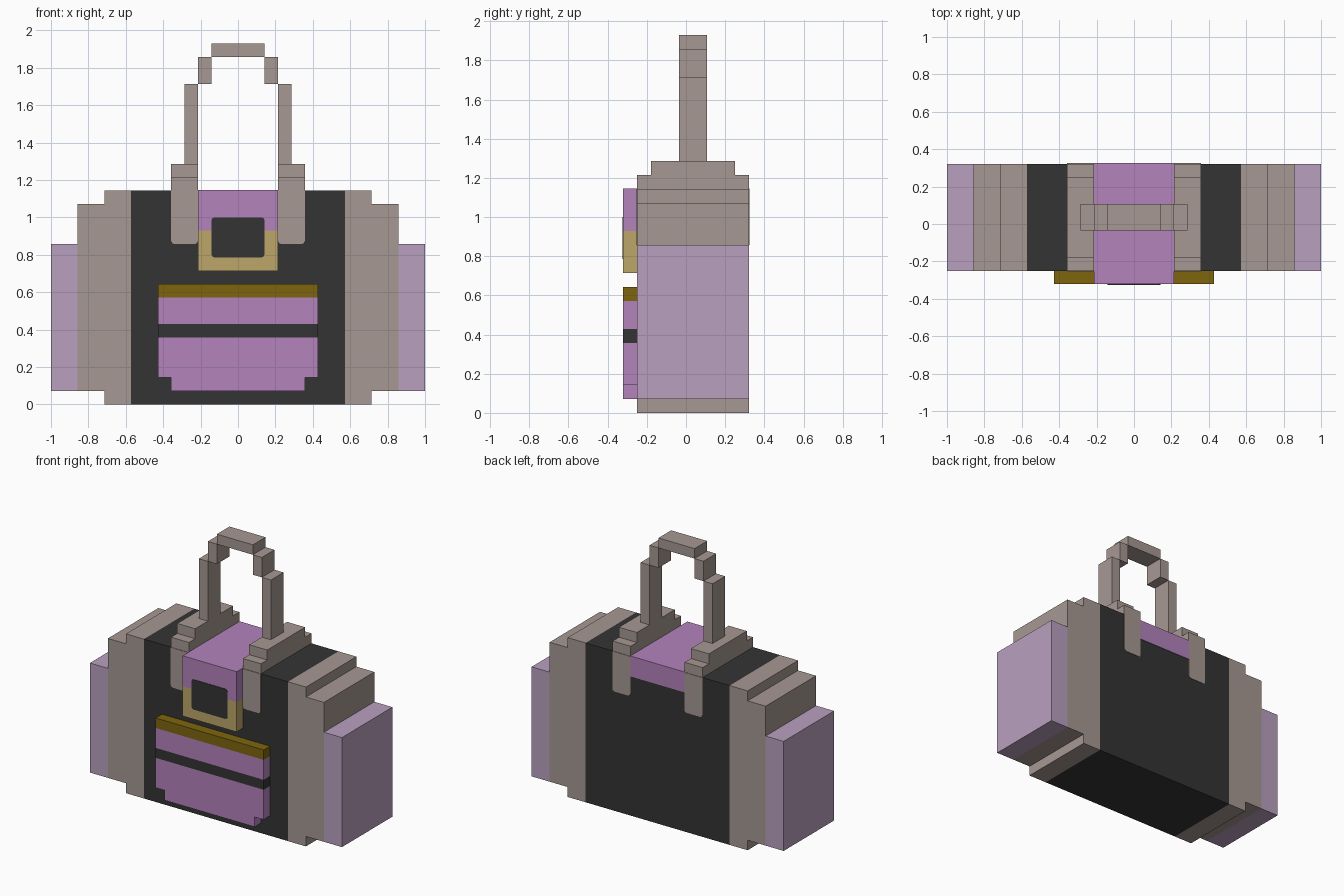
import bpy
import bmesh

cube = bpy.data.objects.get("Cube")
if cube:
    bpy.data.objects.remove(cube, do_unlink=True)

U = 1 / 14          # one block
SKIN = 0.05         # plate thickness, in blocks
FRONT, BACK = -3.5, 4.5


def material(name, rgb):
    linear = [((c / 255 + 0.055) / 1.055) ** 2.4 for c in rgb] + [1]
    mat = bpy.data.materials.new(name)
    mat.use_nodes = True
    mat.diffuse_color = linear
    bsdf = mat.node_tree.nodes["Principled BSDF"]
    bsdf.inputs["Base Color"].default_value = linear
    bsdf.inputs["Roughness"].default_value = 0.8
    return mat


TAUPE = material("taupe", (166, 152, 146))
BLACK = material("charcoal", (52, 52, 52))
PURPLE = material("purple", (179, 131, 188))
LILAC = material("lilac", (186, 160, 191))
GOLD = material("gold", (188, 166, 104))
BRONZE = material("dark gold", (126, 101, 14))


def block(name, mat, x, y, z, round_below=None):
    """Box from (min, max) pairs in blocks; depth edges below a height may be rounded."""
    bm = bmesh.new()
    bmesh.ops.create_cube(bm, size=1)
    for v in bm.verts:
        v.co = [U * (r[0] if c < 0 else r[1]) for c, r in zip(v.co, (x, y, z))]
    if round_below is not None:
        edges = [e for e in bm.edges
                 if abs(e.verts[0].co.x - e.verts[1].co.x) < 1e-5
                 and abs(e.verts[0].co.z - e.verts[1].co.z) < 1e-5
                 and e.verts[0].co.z < round_below * U]
        bmesh.ops.bevel(bm, geom=edges, offset=0.25 * U, segments=2,
                        profile=0.5, affect='EDGES')
    bmesh.ops.recalc_face_normals(bm, faces=bm.faces)
    mesh = bpy.data.meshes.new(name)
    bm.to_mesh(mesh)
    bm.free()
    mesh.materials.append(mat)
    obj = bpy.data.objects.new(name, mesh)
    bpy.context.collection.objects.link(obj)
    return obj


def pair(name, mat, x, y, z, round_below=None):
    block("left_" + name, mat, x, y, z, round_below)
    block("right_" + name, mat, (-x[1], -x[0]), y, z, round_below)


depth = (FRONT, BACK)
front_skin = (FRONT - SKIN, FRONT)
back_skin = (BACK, BACK + SKIN)

# Bag body, stepping down towards the ends
block("bag_body", BLACK, (-8, 8), depth, (0, 16))
pair("body_band", TAUPE, (8, 10), depth, (0, 16))
pair("body_shoulder", TAUPE, (10, 12), depth, (1, 15))
pair("end_pocket", LILAC, (12, 14), depth, (1, 12))

# Top flap, folded over the front and back
block("flap_top", PURPLE, (-3, 3), depth, (16, 16 + SKIN))
block("flap_back", PURPLE, (-3, 3), back_skin, (14, 16 + SKIN))
block("flap_front", PURPLE, (-3, 3), (-4.5, FRONT), (13, 16 + SKIN))
block("buckle", GOLD, (-3, 3), (-4.5, FRONT), (10, 13))
block("buckle_opening", BLACK, (-2, 2), (-4.5 - SKIN, -4.5), (11, 14), 15)

# Front pocket with zip and stripe
pocket = (-4.5, FRONT)
block("pocket_zip", BRONZE, (-6, 6), pocket, (8, 9))
block("pocket_upper", PURPLE, (-6, 6), pocket, (6, 8))
block("pocket_stripe", BLACK, (-6, 6), pocket, (5, 6))
block("pocket_lower", PURPLE, (-6, 6), pocket, (2, 5))
block("pocket_base", PURPLE, (-5, 5), pocket, (1, 2))

# Straps holding the handle
pair("strap_front", TAUPE, (3, 5), front_skin, (12, 16), 13)
pair("strap_back", TAUPE, (3, 5), back_skin, (12, 16), 13)
pair("strap_top", TAUPE, (3, 5), depth, (16, 17))
pair("strap_mount", TAUPE, (3, 5), (-2.5, 3.5), (17, 18))

# Stepped carrying handle
grip = (-0.5, 1.5)
pair("handle_post", TAUPE, (3, 4), grip, (18, 24))
pair("handle_corner", TAUPE, (2, 3), grip, (24, 26))
block("handle_top", TAUPE, (-2, 2), grip, (26, 27))
